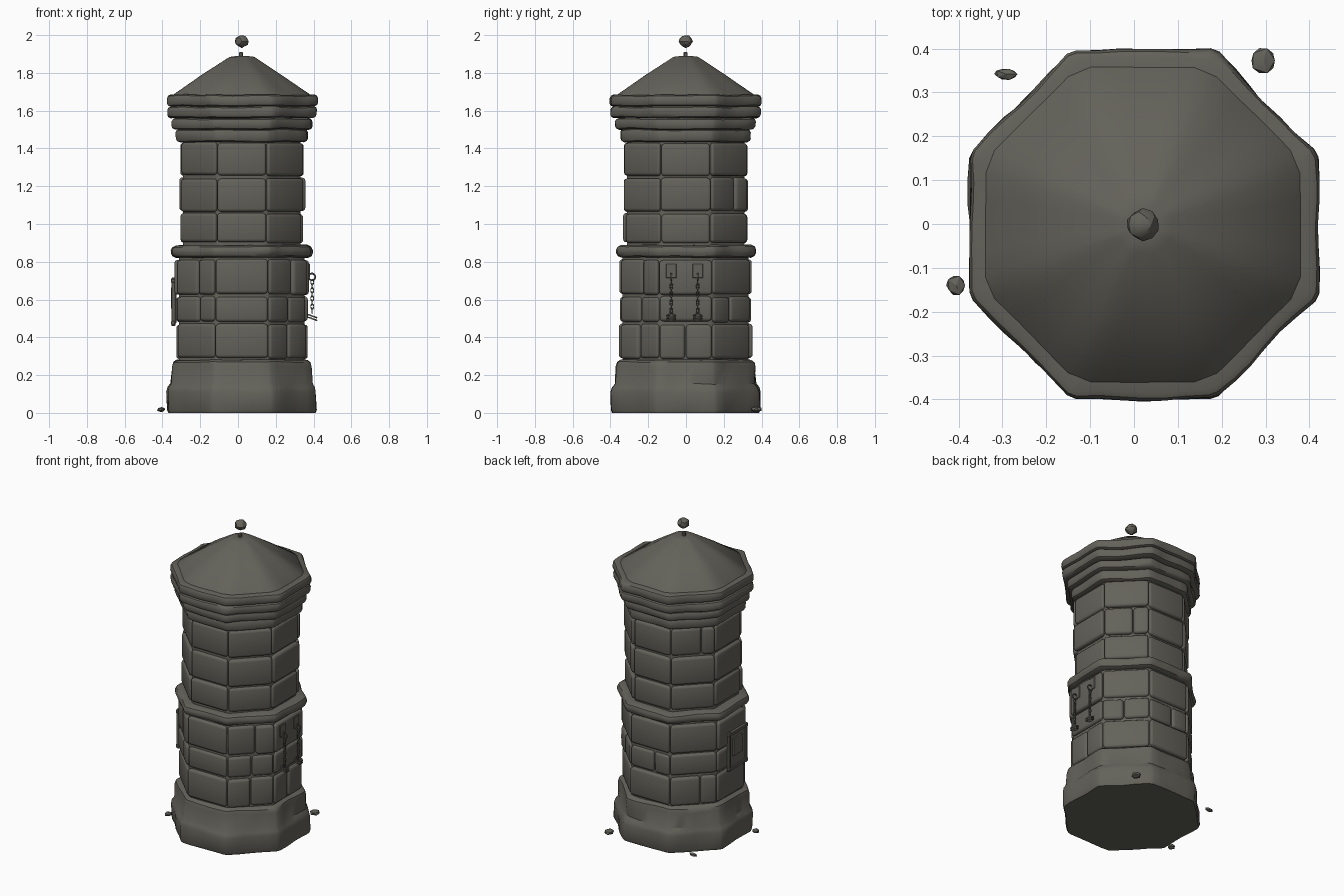
import bpy, bmesh, math, random
from mathutils import Vector, noise

if "Cube" in bpy.data.objects:
    bpy.data.objects.remove(bpy.data.objects["Cube"])

random.seed(4)
CX, CY = 0.02, -0.002          # tower axis
T8 = math.tan(math.pi / 8)

stone = bpy.data.materials.new("dark weathered stone")
stone.diffuse_color = (0.125, 0.121, 0.102, 1)
stone.use_nodes = True
stone.node_tree.nodes["Principled BSDF"].inputs["Base Color"].default_value = stone.diffuse_color


def finish(ob, angle=35):
    ob.data.materials.clear()
    ob.data.materials.append(stone)
    bpy.ops.object.select_all(action='DESELECT')
    ob.select_set(True)
    bpy.context.view_layer.objects.active = ob
    bpy.ops.object.shade_smooth_by_angle(angle=math.radians(angle))
    return ob


def mesh_object(name, bm, angle=35):
    bmesh.ops.recalc_face_normals(bm, faces=bm.faces)
    me = bpy.data.meshes.new(name)
    bm.to_mesh(me)
    bm.free()
    ob = bpy.data.objects.new(name, me)
    bpy.context.collection.objects.link(ob)
    return finish(ob, angle)


def face_point(i, a, t, z):
    """Point on octagon face i, apothem a, t in -1..1 along the face."""
    ang = i * math.pi / 4
    n = Vector((math.cos(ang), math.sin(ang), 0))
    u = Vector((-n.y, n.x, 0))
    return Vector((CX, CY, z)) + n * a + u * (t * a * T8)


def loft(name, profile, wobble=0.0, angle=35, ts=(-.93, -.6, -.3, 0, .3, .6, .93)):
    """Octagonal solid from (apothem, z) points, with softly worn surface."""
    bm = bmesh.new()
    rings = []
    for a, z in profile:
        ring = []
        for i in range(8):
            for t in ts:
                p = face_point(i, a, t, z)
                if wobble:
                    k = noise.noise(p * 7) * wobble
                    d = Vector((p.x - CX, p.y - CY, 0)).normalized()
                    p += d * k
                    if z > 0.05:
                        p.z += noise.noise(p * 6 + Vector((9, 3, 1))) * wobble * .5
                ring.append(bm.verts.new(p))
        rings.append(ring)
    n = len(rings[0])
    for r0, r1 in zip(rings, rings[1:]):
        for j in range(n):
            bm.faces.new((r0[j], r0[(j + 1) % n], r1[(j + 1) % n], r1[j]))
    bm.faces.new(rings[0][::-1])
    bm.faces.new(rings[-1])
    return mesh_object(name, bm, angle)


def band(name, a, z0, z1, r=0.018):
    """Rounded ring of stone."""
    loft(name, [(a - .08, z0), (a - r, z0), (a - r * .3, z0 + r * .35), (a, z0 + r),
                (a, z1 - r), (a - r * .3, z1 - r * .35), (a - r, z1), (a - .08, z1)], .012)


def course(name, a, z0, z1, splits):
    """One row of bevelled blocks; splits gives extra joints per face."""
    bm = bmesh.new()
    for i in range(8):
        cuts = [-1.0] + splits.get(i, []) + [1.0]
        for t0, t1 in zip(cuts, cuts[1:]):
            g = 0.02
            ao = a + random.uniform(-.005, .005)
            dz = random.uniform(-.004, .004)
            vs = [bm.verts.new(face_point(i, aa, t, z))
                  for z in (z0 + dz, z1 + dz)
                  for aa, t in ((ao, t0 + g), (ao, t1 - g), (a - .1, t1 - g), (a - .1, t0 + g))]
            for f in ((0, 1, 2, 3), (4, 5, 6, 7), (0, 1, 5, 4), (1, 2, 6, 5), (2, 3, 7, 6), (3, 0, 4, 7)):
                bm.faces.new([vs[k] for k in f])
    bmesh.ops.recalc_face_normals(bm, faces=bm.faces)
    bmesh.ops.bevel(bm, geom=bm.edges[:], offset=.017, segments=3, profile=.5, affect='EDGES')
    mesh_object(name, bm, 40)


def box(name, loc, size, bevel=.003):
    bm = bmesh.new()
    bmesh.ops.create_cube(bm, size=1)
    for v in bm.verts:
        v.co = Vector(loc) + Vector([v.co[k] * size[k] for k in range(3)])
    if bevel:
        bmesh.ops.bevel(bm, geom=bm.edges[:], offset=bevel, segments=1, affect='EDGES')
    return mesh_object(name, bm)


def torus(name, loc, rot, major, minor, scale=(1, 1, 1)):
    bpy.ops.mesh.primitive_torus_add(location=loc, rotation=rot, major_radius=major,
                                     minor_radius=minor, major_segments=14, minor_segments=6)
    ob = bpy.context.object
    ob.name = name
    ob.scale = scale
    return finish(ob, 60)


def lump(name, loc, size, sub=1):
    bm = bmesh.new()
    bmesh.ops.create_icosphere(bm, subdivisions=sub, radius=1)
    for v in bm.verts:
        k = random.uniform(.88, 1.05)
        v.co = Vector(loc) + Vector([v.co[j] * size[j] * k for j in range(3)])
    return mesh_object(name, bm, 25)


# plinth
loft("plinth", [(.385, 0), (.392, .015), (.392, .11), (.385, .135), (.37, .155), (.366, .245),
                (.36, .268), (.343, .28), (.3, .283)], .014)

# mortar core behind the blocks
loft("lower_core", [(.333, .25), (.333, .85)])
loft("upper_core", [(.311, .85), (.311, 1.46)])

# block courses (face 0 = right, 2 = back, 4 = left, 6 = front)
course("course_1", .35, .288, .470, {7: [0], 0: [.0], 3: [.3]})
course("course_2", .347, .482, .615, {7: [.05], 5: [.2], 1: [-.1], 2: [.2]})
course("course_3", .352, .628, .812, {5: [.15], 7: [.2]})
course("course_4", .329, .900, 1.055, {})
course("course_5", .332, 1.067, 1.243, {1: [.3]})
course("course_6", .330, 1.256, 1.430, {3: [.4]})

# string course and cornice
band("string_course", .368, .822, .888, .025)
band("cornice_1", .345, 1.432, 1.502)
band("cornice_2", .368, 1.500, 1.560)
band("cornice_3", .393, 1.562, 1.622)
band("cornice_4", .397, 1.622, 1.684)

# roof
loft("roof", [(.34, 1.66), (.362, 1.678), (.357, 1.688), (.21, 1.79), (.065, 1.885), (.03, 1.890)],
     .003, 50, (-.8, -.4, 0, .4, .8))

# finial stub and ball
box("finial_stub", (CX - .005, CY, 1.895), (.022, .022, .032), .005)
lump("finial_ball", (CX, CY, 1.967), (.037, .037, .034), 2)

# shackles on the right face
for s, y in enumerate((-.078, .062)):
    box(f"shackle_plate_{s}", (.373, y, .752), (.014, .055, .078))
    torus(f"shackle_ring_{s}", (.391, y, .720), (math.pi / 2, 0, 0), .018, .0045)
    for k in range(8):
        torus(f"chain_link_{s}_{k}", (.393, y, .692 - k * .0215),
              (math.pi / 2, 0, math.pi / 2 * (k % 2)), .010, .003, (.8, 1.35, 1))
    for k in range(2):
        torus(f"cuff_{s}_{k}", (.395, y, .512 - k * .014), (0, .35, 0), .022, .0045)

# notice board on the left face
bx, by, bz = -.336, -.04, .588
box("notice_board", (bx, by, bz), (.02, .17, .23))
for d in (-1, 1):
    box("board_side_rail", (bx - .006, by + d * .085, bz), (.022, .02, .255))
    box("board_cross_rail", (bx - .008, by, bz + d * .112), (.022, .195, .02))
box("notice_sheet", (bx - .014, by + .01, bz + .02), (.012, .09, .11), 0)

# loose stones on the ground
lump("loose_stone_left", (-.405, -.14, .018), (.025, .025, .014))
lump("loose_stone_back_left", (-.292, .342, .016), (.029, .015, .013))
lump("loose_stone_back_right", (.295, .373, .02), (.033, .033, .018))
